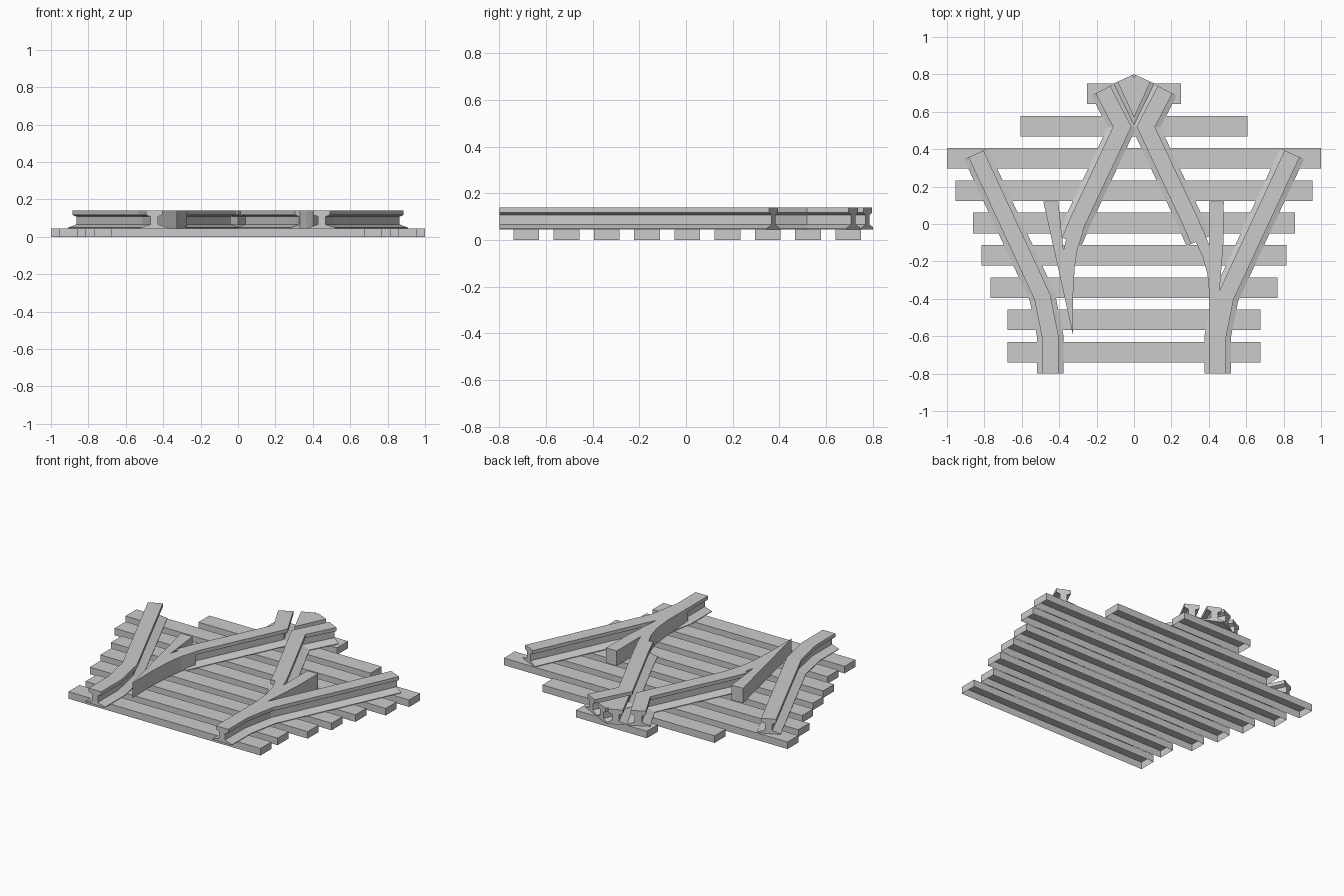
import bpy, bmesh
from mathutils import Vector

if "Cube" in bpy.data.objects:
    bpy.data.objects.remove(bpy.data.objects["Cube"])

Z0, Z1 = 0.045, 0.14          # rail underside and top

# right half of the rail cross-section (offset, height), bottom to top
HALF = [(0.07, Z0), (0.07, 0.049), (0.021, 0.066), (0.021, 0.108), (0.044, 0.117), (0.044, Z1)]
PROFILE = HALF + [(-u, z) for u, z in reversed(HALF)]


def finish(name, bm):
    bmesh.ops.recalc_face_normals(bm, faces=bm.faces)
    me = bpy.data.meshes.new(name)
    bm.to_mesh(me)
    bm.free()
    ob = bpy.data.objects.new(name, me)
    bpy.context.collection.objects.link(ob)
    return ob


def rail(name, path, clip_sign=0):
    """Sweep the rail section along a flat path with mitred bends."""
    pts = [Vector(p) for p in path]
    bm = bmesh.new()
    rings = []
    for i, p in enumerate(pts):
        d0 = (p - pts[i - 1]).normalized() if i else (pts[1] - p).normalized()
        d1 = (pts[i + 1] - p).normalized() if i < len(pts) - 1 else d0
        t = (d0 + d1).normalized()
        n = Vector((t.y, -t.x)) / max(t.dot(d0), 0.3)
        rings.append([bm.verts.new((p.x + n.x * u, p.y + n.y * u, z)) for u, z in PROFILE])
    k = len(PROFILE)
    for a, b in zip(rings, rings[1:]):
        for j in range(k):
            bm.faces.new((a[j], a[(j + 1) % k], b[(j + 1) % k], b[j]))
    bm.faces.new(rings[0])
    bm.faces.new(rings[-1])
    if clip_sign:
        bmesh.ops.bisect_plane(bm, geom=bm.verts[:] + bm.edges[:] + bm.faces[:],
                               plane_co=(0, 0, 0), plane_no=(clip_sign, 0, 0), clear_outer=True)
    return finish(name, bm)


def prism(name, outline):
    """Solid block from a flat outline."""
    bm = bmesh.new()
    f = bm.faces.new([bm.verts.new((x, y, Z0)) for x, y in outline])
    r = bmesh.ops.extrude_face_region(bm, geom=[f], use_keep_orig=True)
    for v in r["geom"]:
        if isinstance(v, bmesh.types.BMVert):
            v.co.z = Z1
    return finish(name, bm)


# sleepers: boxes open underneath
for i, hx in enumerate([0.677, 0.677, 0.768, 0.815, 0.862, 0.955, 1.0, 0.607, 0.25]):
    yc = -0.685 + i * 0.1726
    bm = bmesh.new()
    bmesh.ops.create_cube(bm, size=1)
    for v in bm.verts:
        v.co = Vector((v.co.x * 2 * hx, yc + v.co.y * 0.11, (v.co.z + 0.5) * Z0))
    bmesh.ops.recalc_face_normals(bm, faces=bm.faces)
    bm.normal_update()
    bmesh.ops.delete(bm, geom=[f for f in bm.faces if f.normal.z < -0.5], context='FACES')
    me = bpy.data.meshes.new("sleeper")
    bm.to_mesh(me)
    bm.free()
    bpy.context.collection.objects.link(bpy.data.objects.new("sleeper", me))

for s, side in ((-1, "left"), (1, "right")):
    # outer stock rail
    rail(side + "_stock_rail", [(s * x, y) for x, y in
         [(0.448, -0.8), (0.448, -0.6), (0.49, -0.39), (0.845, 0.375)]])
    # inner rail bending into the wing beside the crossing
    rail(side + "_wing_rail", [(s * x, y) for x, y in
         [(0.345, -0.09), (0.30, 0.016), (0.063, 0.52), (0.166, 0.718)]])
    # crossing nose, trimmed on the centre line
    rail(side + "_nose_rail", [(s * -0.08, 0.50), (s * 0.048, 0.779)], -s)

# switch blades with a heel stub; the left one stands open, the right one is closed
prism("left_blade", [(-0.325, -0.6), (-0.327, -0.4), (-0.317, -0.23), (-0.303, -0.14), (-0.272, -0.04),
                     (-0.352, -0.04), (-0.377, -0.14), (-0.405, 0.12), (-0.485, 0.12)])
prism("right_blade", [(0.405, -0.6), (0.405, -0.4), (0.393, -0.27), (0.367, -0.175), (0.325, -0.085),
                      (0.295, -0.03), (0.37, -0.03), (0.405, -0.12), (0.405, 0.12),
                      (0.48, 0.12), (0.478, -0.1), (0.452, -0.43)])
